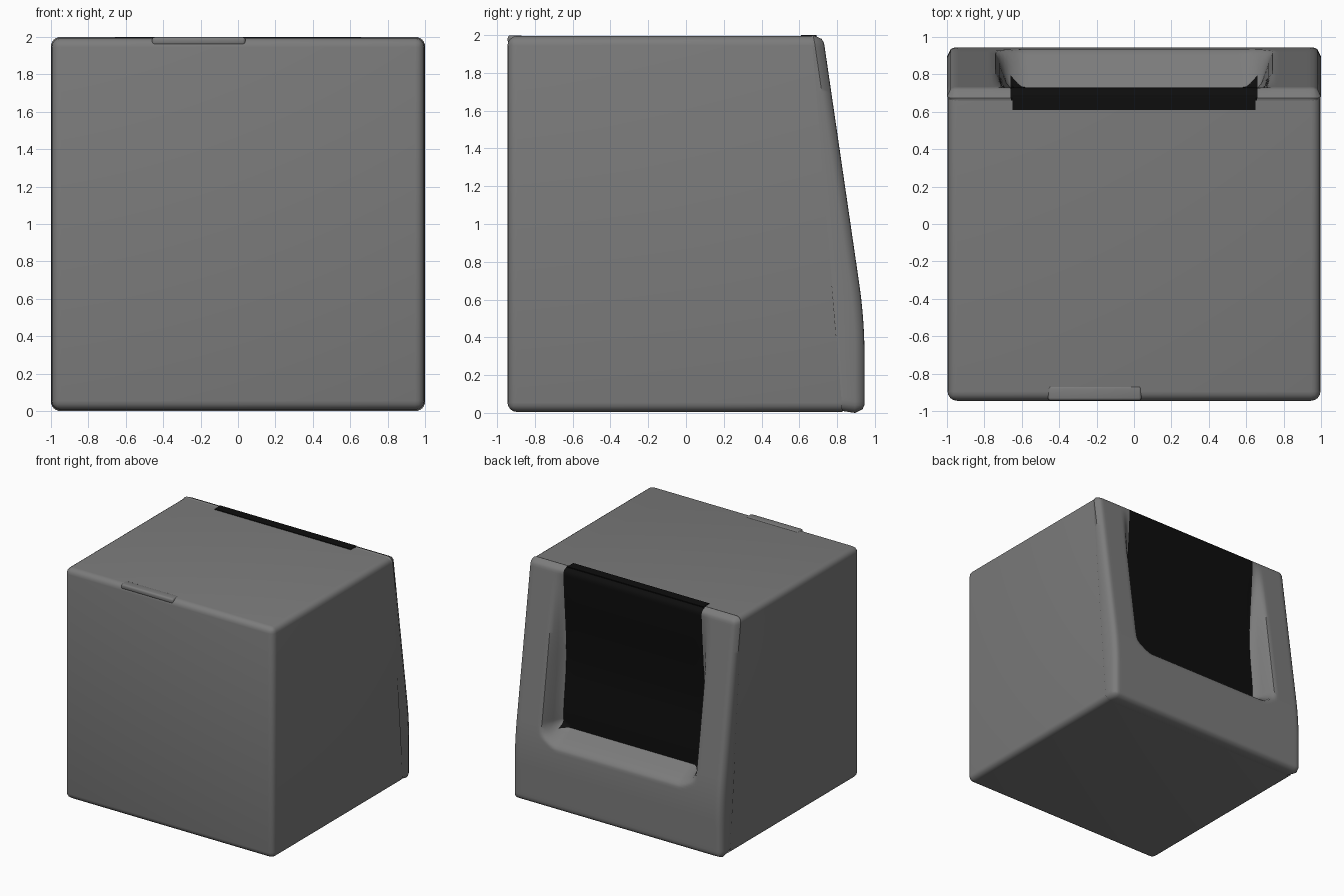
import bpy, bmesh, math

if "Cube" in bpy.data.objects:
    bpy.data.objects.remove(bpy.data.objects["Cube"])


def material(name, value):
    m = bpy.data.materials.new(name)
    m.use_nodes = True
    colour = (value, value, value, 1)
    m.diffuse_color = colour
    m.node_tree.nodes["Principled BSDF"].inputs["Base Color"].default_value = colour
    return m


GREY = material("grey_plastic", 0.2)
BLACK = material("black_panel", 0.004)
R = 0.05          # edge rounding
HALF = 0.66       # half width of the black panel
LEDGE = 0.64      # lower end of the black panel


def finish(bm, name, mats):
    me = bpy.data.meshes.new(name)
    bm.to_mesh(me)
    bm.free()
    ob = bpy.data.objects.new(name, me)
    bpy.context.collection.objects.link(ob)
    for m in mats:
        me.materials.append(m)
    bpy.ops.object.select_all(action='DESELECT')
    ob.select_set(True)
    bpy.context.view_layer.objects.active = ob
    bpy.ops.object.shade_smooth_by_angle(angle=math.radians(40))
    return ob


def box(name, lo, hi, bevel, mat):
    bm = bmesh.new()
    bmesh.ops.create_cube(bm, size=1)
    for v in bm.verts:
        v.co = [(a + b) / 2 + c * (b - a) for a, b, c in zip(lo, hi, v.co)]
    if bevel:
        bmesh.ops.bevel(bm, geom=bm.edges[:], offset=bevel, segments=3,
                        profile=0.5, affect='EDGES')
    return finish(bm, name, [mat])


def smooth(a, b, t):
    t = min(1, max(0, (t - a) / (b - a)))
    return t * t * (3 - 2 * t)


def outer(z):
    """Back outline: upright at the base, then a curve into a straight slope."""
    if z > 0.686:
        return 0.725 + 0.146 * (2 - z)
    return 0.945 - 0.189 * max(0, z - 0.3) ** 2


def recess(z):
    """Outline of the hollow: wall, soft kink, wall, curved ledge."""
    if z > LEDGE:
        return 0.73 - 0.04 * smooth(0, 1, 1 - abs(z - 1.2) / (0.8 if z > 1.2 else 0.56))
    return 0.73 + 0.22 * math.sin(min(1, (LEDGE - z) / 0.14) * math.pi / 2)


# Main housing, left open where the back frame closes it
bm = bmesh.new()
bmesh.ops.create_cube(bm, size=2)
for v in bm.verts:
    x, y, z = v.co
    z = 1 + 0.995 * z
    v.co = (x * 0.997, -0.945 if y < 0 else 0.665 + 0.082 * (2 - z), z)
back = max(bm.faces, key=lambda f: f.calc_center_median().y)
edges = [e for e in bm.edges if e not in back.edges[:]]
bmesh.ops.delete(bm, geom=[back], context='FACES_ONLY')
bmesh.ops.bevel(bm, geom=edges, offset=R, segments=4, profile=0.5, affect='EDGES')
finish(bm, "housing", [GREY])

# Back frame: a rounded sloping panel with a hollow pressed into it
N = 100
bm = bmesh.new()
rows = []
for i in range(N + 1):
    row = []
    for j in range(N + 1):
        x, z = 2 * i / N - 1, 2 * j / N
        mask = 1 - smooth(HALF, 0.75, abs(x))
        shape_z = z - 0.06 * smooth(0.58, 0.75, abs(x))
        y = outer(z)
        y -= mask * max(0, y - recess(shape_z))
        # Round the rim and its corners
        h = z - 1
        dx, dz = max(0, abs(x) - 1 + R), max(0, abs(h) - 1 + R)
        d = math.hypot(dx, dz)
        if d > 0:
            k = max(dx, dz) / d
            x = math.copysign(1 - R + dx * k, x) if dx else x
            h = math.copysign(1 - R + dz * k, h) if dz else h
            d = min(R, d * k)
            y -= R - math.sqrt(max(0, R * R - d * d))
        row.append(bm.verts.new((x, y, h + 1)))
    rows.append(row)
for a, b in zip(rows, rows[1:]):
    for j in range(N):
        bm.faces.new((a[j], a[j + 1], b[j + 1], b[j]))
# Rim turned in to leave a fine groove against the housing
rim = [e for e in bm.edges if e.is_boundary]
new = bmesh.ops.extrude_edge_only(bm, edges=rim)["geom"]
for v in new:
    if isinstance(v, bmesh.types.BMVert):
        v.co.x *= 0.985
        v.co.z = 1 + (v.co.z - 1) * 0.985
        v.co.y = min(v.co.y - 0.03, 0.63 + 0.082 * (2 - v.co.z))
bmesh.ops.recalc_face_normals(bm, faces=bm.faces[:])
for f in bm.faces:
    c = f.calc_center_median()
    f.material_index = int(abs(c.x) < HALF and c.z > LEDGE)
finish(bm, "back_frame", [GREY, BLACK])

# Top lip of the black panel
box("panel_top_lip", (-0.65, 0.61, 1.991), (0.65, 0.69, 2.0), 0, BLACK)

# Finger latch on the front top edge
box("front_latch", (-0.46, -0.944, 1.955), (0.04, -0.865, 1.999), 0.015, GREY)
